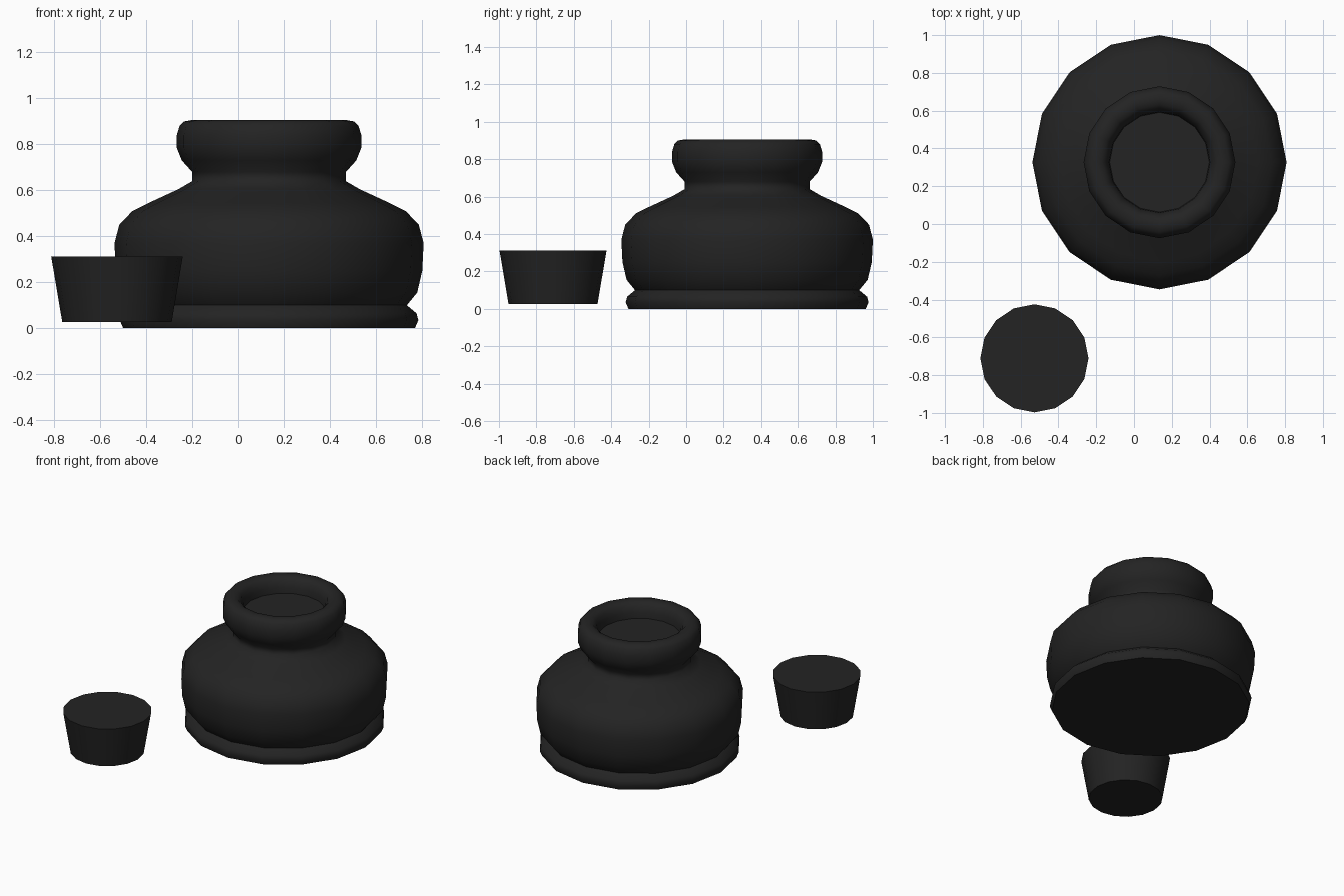
import bpy, bmesh, math

if "Cube" in bpy.data.objects:
    bpy.data.objects.remove(bpy.data.objects["Cube"], do_unlink=True)

SIDES = 16

# One dark colour for everything
black = bpy.data.materials.new("dark_charcoal")
black.use_nodes = True
colour = (0.017, 0.017, 0.017, 1)
black.diffuse_color = colour
black.node_tree.nodes["Principled BSDF"].inputs["Base Color"].default_value = colour


def lathe(name, profile, centre, angle):
    """Closed solid turned from (radius, height) points, listed bottom to top."""
    bm = bmesh.new()
    rings = []
    for radius, z in profile:
        turns = [2 * math.pi * i / SIDES for i in range(SIDES)]
        rings.append([bm.verts.new((radius * math.cos(a), radius * math.sin(a), z))
                      for a in turns])
    for low, high in zip(rings, rings[1:]):
        for i in range(SIDES):
            j = (i + 1) % SIDES
            bm.faces.new((low[i], low[j], high[j], high[i]))
    bm.faces.new(rings[0][::-1])
    bm.faces.new(rings[-1])
    mesh = bpy.data.meshes.new(name)
    bm.to_mesh(mesh)
    bm.free()
    mesh.materials.append(black)
    obj = bpy.data.objects.new(name, mesh)
    obj.location = (*centre, 0)
    bpy.context.collection.objects.link(obj)
    bpy.ops.object.select_all(action="DESELECT")
    obj.select_set(True)
    bpy.context.view_layer.objects.active = obj
    bpy.ops.object.shade_smooth_by_angle(angle=math.radians(angle))
    return obj


# Squat pot: foot ring, belly, shoulder, neck, rolled lip, recessed mouth
foot = [(0.635, 0), (0.65, 0.035), (0.642, 0.065), (0.6, 0.1)]
belly = [(0.645, 0.155), (0.667, 0.25), (0.673, 0.37), (0.652, 0.45), (0.595, 0.51)]
neck = [(0.525, 0.545), (0.395, 0.605), (0.335, 0.64), (0.335, 0.68)]
lip = [(0.38, 0.73), (0.402, 0.785), (0.402, 0.84), (0.39, 0.88), (0.37, 0.9),
       (0.335, 0.906), (0.305, 0.9), (0.283, 0.88)]
mouth = [(0.268, 0.84), (0.264, 0.8)]
lathe("pot", foot + belly + neck + lip + mouth, (0.135, 0.327), 62)

# Tapered stopper beside it
lathe("stopper", [(0.238, 0.027), (0.286, 0.312)], (-0.527, -0.711), 40)
